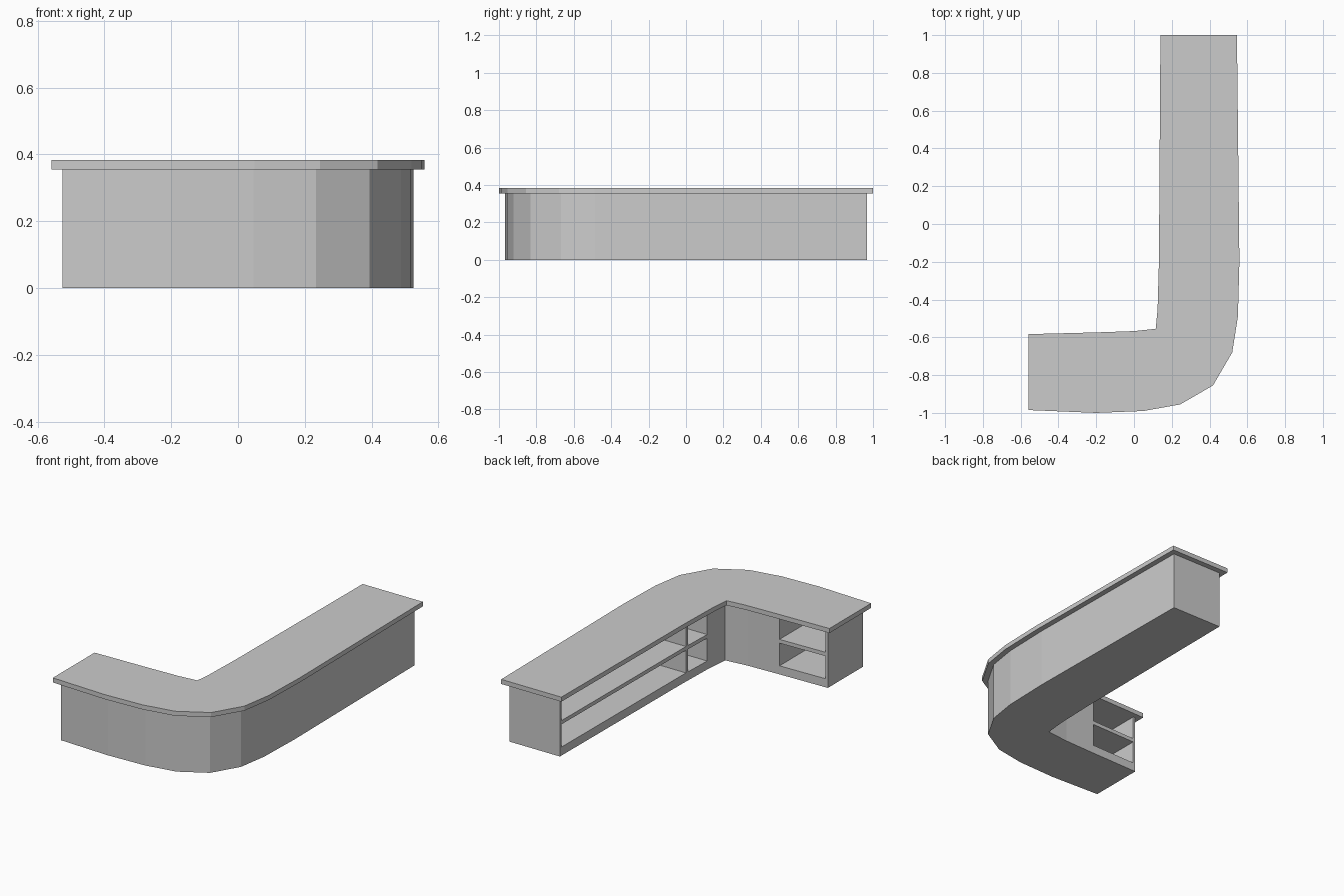
import bpy, bmesh
from mathutils import Vector

if "Cube" in bpy.data.objects:
    bpy.data.objects.remove(bpy.data.objects["Cube"])

TOP_Z, UNDER_Z = 0.383, 0.355
OVERHANG = 0.033


def inset(pts, d):
    """Move every edge of a counter-clockwise outline inwards by d."""
    out = []
    for i, p in enumerate(pts):
        p = Vector(p)
        e1 = (p - Vector(pts[i - 1])).normalized()
        e2 = (Vector(pts[(i + 1) % len(pts)]) - p).normalized()
        n1, n2 = Vector((-e1.y, e1.x)), Vector((-e2.y, e2.x))
        out.append(p + (n1 + n2) * d / (1 + n1.dot(n2)))
    return out


def prisms(name, items):
    """One object made of vertical prisms: (outline, z0, z1)."""
    bm = bmesh.new()
    for pts, z0, z1 in items:
        face = bm.faces.new([bm.verts.new((x, y, z0)) for x, y in pts])
        ext = bmesh.ops.extrude_face_region(bm, geom=[face], use_keep_orig=True)
        verts = [g for g in ext["geom"] if isinstance(g, bmesh.types.BMVert)]
        bmesh.ops.translate(bm, verts=verts, vec=(0, 0, z1 - z0))
    bmesh.ops.recalc_face_normals(bm, faces=bm.faces[:])
    me = bpy.data.meshes.new(name)
    bm.to_mesh(me)
    bm.free()
    ob = bpy.data.objects.new(name, me)
    bpy.context.collection.objects.link(ob)
    return ob


def rect(x0, x1, y0, y1):
    return [(x0, y0), (x1, y0), (x1, y1), (x0, y1)]


# L-shaped counter outline: curved customer side, then the staff side
outline = [(-0.558, -0.985), (-0.2, -1.0), (0.05, -0.99), (0.245, -0.955),
           (0.418, -0.855), (0.52, -0.68), (0.55, -0.49), (0.558, -0.2),
           (0.545, 1.0), (0.14, 1.0), (0.132, -0.2), (0.125, -0.45),
           (0.115, -0.555), (0.0, -0.567), (-0.2, -0.574), (-0.558, -0.583)]

# Overhanging worktop
prisms("counter_top", [(outline, UNDER_Z, TOP_Z)])

# Cabinet below it
cabinet = prisms("cabinet_body", [(inset(outline, OVERHANG), 0, UNDER_Z)])

# Open compartments: long bay, narrow bay, short-wing bay, two levels each
bays = [rect(0.05, 0.49, -0.235, 0.952),
        rect(0.05, 0.49, -0.43, -0.255),
        rect(-0.51, -0.205, -0.93, -0.5)]
levels = [(0.052, 0.19), (0.213, 0.37)]
cutter = prisms("compartment_cutter", [(b, z0, z1) for b in bays for z0, z1 in levels])
cutter.hide_render = True
cutter.display_type = 'WIRE'

cut = cabinet.modifiers.new("compartments", 'BOOLEAN')
cut.operation = 'DIFFERENCE'
cut.solver = 'EXACT'
cut.object = cutter
